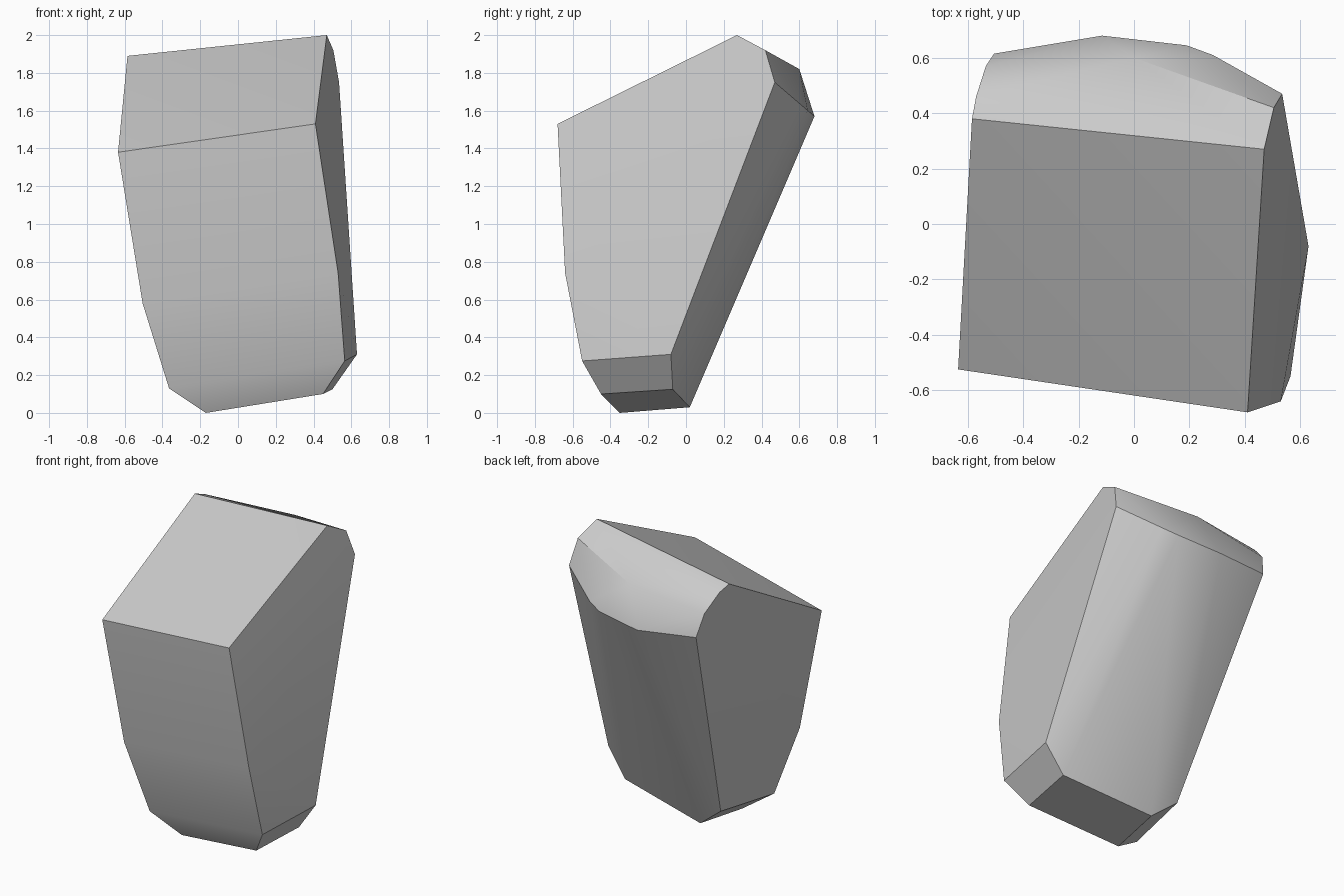
import bpy
import bmesh
import math

default_cube = bpy.data.objects.get("Cube")
if default_cube:
    bpy.data.objects.remove(default_cube, do_unlink=True)


def make_material(name, colour):
    material = bpy.data.materials.new(name)
    material.use_nodes = True
    material.diffuse_color = colour
    shader = material.node_tree.nodes["Principled BSDF"]
    shader.inputs["Base Color"].default_value = colour
    shader.inputs["Roughness"].default_value = 0.8
    return material


def hull_from_outlines(name, outlines, material):
    """Skin a closed convex solid over a set of corner outlines."""
    bm = bmesh.new()
    for outline in outlines:
        for point in outline:
            bm.verts.new(point)
    result = bmesh.ops.convex_hull(bm, input=bm.verts[:])
    unused = [v for v in bm.verts if not v.link_faces]
    bmesh.ops.delete(bm, geom=unused, context="VERTS")
    # Merge the nearly flat triangles into clean facets
    bmesh.ops.dissolve_limit(bm, angle_limit=math.radians(2),
                             verts=bm.verts[:], edges=bm.edges[:])
    bmesh.ops.recalc_face_normals(bm, faces=bm.faces[:])
    mesh = bpy.data.meshes.new(name)
    bm.to_mesh(mesh)
    bm.free()
    mesh.materials.append(material)
    obj = bpy.data.objects.new(name, mesh)
    bpy.context.collection.objects.link(obj)
    return obj


# Flat flank on the +x side, from the front top corner downwards and round
left_flank = [(.41, -.68, 1.53), (.53, -.64, .74), (.565, -.55, .275),
              (.63, -.08, .31), (.535, .47, 1.75), (.505, .42, 1.92),
              (.47, .27, 2)]

# Flat flank on the -x side, in the same order
right_flank = [(-.635, -.525, 1.38), (-.505, -.48, .58), (-.365, -.41, .13),
               (-.295, .055, .17), (-.505, .615, 1.6), (-.535, .57, 1.75),
               (-.57, .46, 1.86), (-.585, .38, 1.89)]

# Small slanted underside
underside = [(.45, -.45, .1), (.5, -.07, .125), (-.12, .02, .03),
             (-.17, -.35, 0)]

# Rounded upper back edge and the peak of its bevel
back_rim = [(.285, .61, 1.63), (.19, .645, 1.6), (-.115, .68, 1.57),
            (0, .6, 1.82)]

grey = make_material("stone_grey", (.6, .6, .6, 1))
block = hull_from_outlines("stone_block",
                           [left_flank, right_flank, underside, back_rim],
                           grey)

# Soft curved sides with crisp main edges
bpy.ops.object.select_all(action="DESELECT")
block.select_set(True)
bpy.context.view_layer.objects.active = block
bpy.ops.object.shade_smooth_by_angle(angle=math.radians(30))
